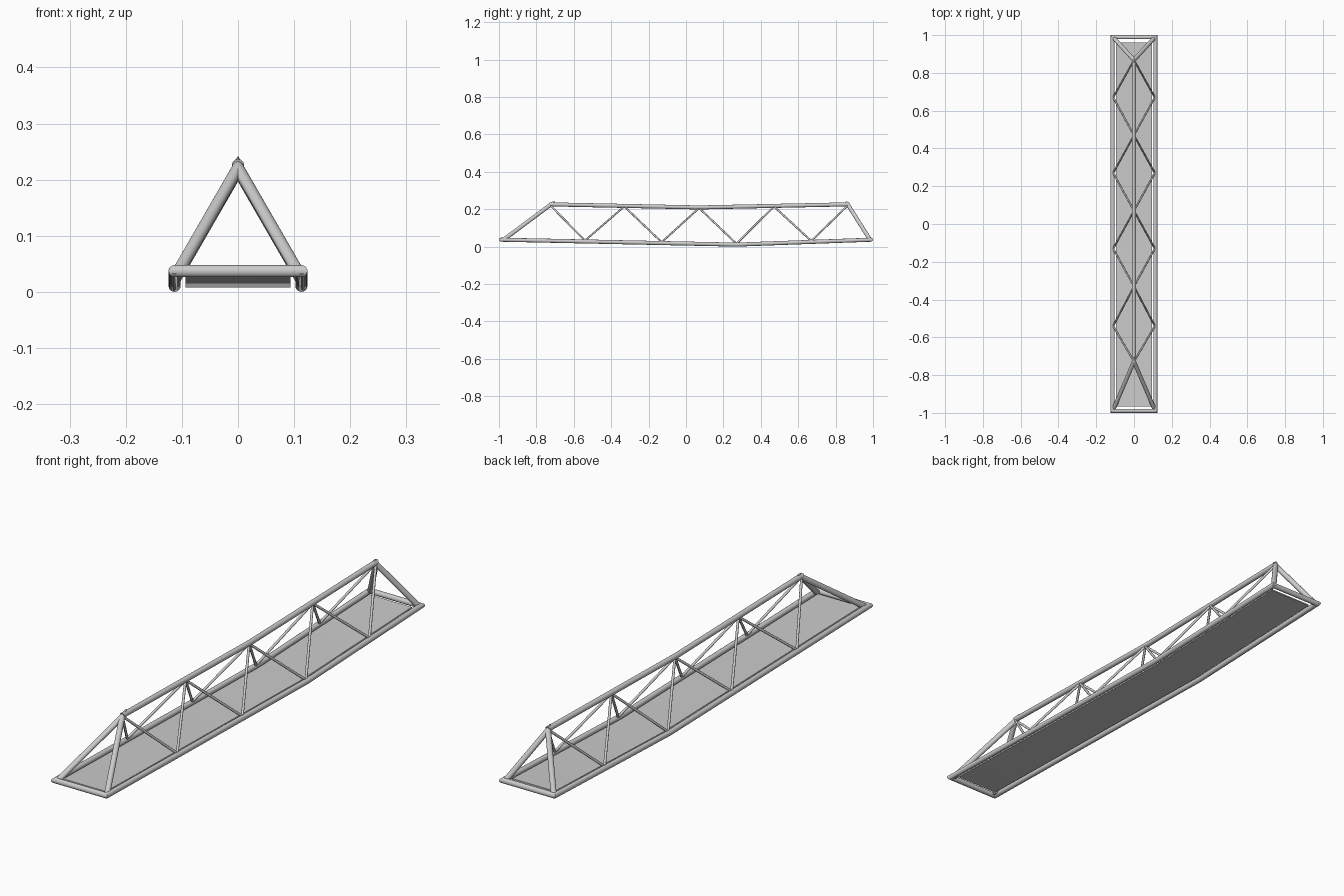
import bpy, bmesh, math
from mathutils import Vector

if "Cube" in bpy.data.objects:
    bpy.data.objects.remove(bpy.data.objects["Cube"])

R = 0.0107                      # main tube radius
R_THIN = 0.005                  # lattice tube radius
X = 0.113                       # chord offset from the middle
END, LOW_Y = 0.989, 0.27        # end bar position, lowest point of the sag
TOP = [(-0.728, 0.226), (0.07, 0.2095), (0.868, 0.226)]


def interp(y, pts):
    """Height along a bent line of (y, z) points."""
    for (y0, z0), (y1, z1) in zip(pts, pts[1:]):
        if y <= y1:
            break
    return z0 + (z1 - z0) * (y - y0) / (y1 - y0)


BOTTOM = [(-END, 0.037), (LOW_Y, R), (END, 0.037)]


def low(y):
    return interp(y, BOTTOM)


def tube(name, pts, r, closed=False, n_start=None, n_end=None, sides=24):
    """Round tube along a polyline with true mitred corners."""
    pts = [Vector(p) for p in pts]
    n = len(pts)
    segs = n if closed else n - 1
    dirs = [(pts[(i + 1) % n] - pts[i]).normalized() for i in range(segs)]
    bm = bmesh.new()
    rings = []
    for i, p in enumerate(pts):
        d = dirs[min(i, segs - 1)]
        if closed or 0 < i < n - 1:
            cut = (dirs[i - 1] + d).normalized()
        else:
            cut = Vector((n_start if i == 0 else n_end) or d)
        ref = Vector((0, 0, 1)) if abs(d.z) < 0.9 else Vector((0, 1, 0))
        u = d.cross(ref).normalized()
        v = u.cross(d)
        ring = []
        for k in range(sides):
            a = 2 * math.pi * k / sides
            o = (u * math.cos(a) + v * math.sin(a)) * r
            ring.append(bm.verts.new(p + o - d * (o.dot(cut) / d.dot(cut))))
        rings.append(ring)
    for i in range(segs):
        a, b = rings[i], rings[(i + 1) % n]
        for k in range(sides):
            j = (k + 1) % sides
            bm.faces.new((a[k], a[j], b[j], b[k]))
    if not closed:
        bm.faces.new(rings[0])
        bm.faces.new(rings[-1])
    return finish(name, bm)


def finish(name, bm):
    bmesh.ops.recalc_face_normals(bm, faces=bm.faces[:])
    me = bpy.data.meshes.new(name)
    bm.to_mesh(me)
    bm.free()
    ob = bpy.data.objects.new(name, me)
    bpy.context.collection.objects.link(ob)
    return ob


# Sagging bottom frame: both lower chords and the two end bars
tube("bottom_frame",
     [(-X, y, z) for y, z in BOTTOM] + [(X, y, z) for y, z in reversed(BOTTOM)],
     R, closed=True)

# Top chord, cut at the angle where it meets the end legs
tube("top_chord", [(0, y, z) for y, z in TOP], R,
     n_start=(0, 0.89, 0.33 * 0.9), n_end=(0, 0.86, -0.5))

# End legs: an inverted V at each end
for name, yt, yb in (("front", -0.728, -0.982), ("back", 0.868, 0.987)):
    zb = 0.032
    for side, s in (("left", -1), ("right", 1)):
        tube(f"{name}_{side}_leg", [(s * 0.109, yb, zb), (0, yt, 0.221)], R,
             n_start=(0, 0, 1), n_end=(1, 0, 0))

# Zigzag lattice on both sloping sides
top_y = [-0.728, -0.33, 0.07, 0.47, 0.868]
low_y = [-0.54, -0.13, 0.27, 0.67]
for side, s in (("left", -1), ("right", 1)):
    for i, yb in enumerate(low_y):
        for k in (0, 1):
            yt = top_y[i + k]
            tube(f"{side}_diagonal_{2 * i + k + 1}",
                 [(s * (X - 0.003), yb, low(yb) + 0.005),
                  (0, yt, interp(yt, TOP) - 0.003)], R_THIN, sides=16)

# Thin deck following the sag
bm = bmesh.new()
W, H = 0.094, 0.0025
rows = []
for y in (-0.965, LOW_Y, 0.96):
    z = low(y)
    rows.append([bm.verts.new((x, y, z + h))
                 for x, h in ((-W, -H), (W, -H), (W, H), (-W, H))])
for a, b in zip(rows, rows[1:]):
    for k in range(4):
        j = (k + 1) % 4
        bm.faces.new((a[k], a[j], b[j], b[k]))
bm.faces.new(rows[0])
bm.faces.new(rows[-1])
finish("deck", bm)

# Smooth round tubes, keep the mitres sharp
for ob in bpy.context.collection.objects:
    ob.select_set(True)
    bpy.context.view_layer.objects.active = ob
bpy.ops.object.shade_smooth_by_angle(angle=math.radians(20))
